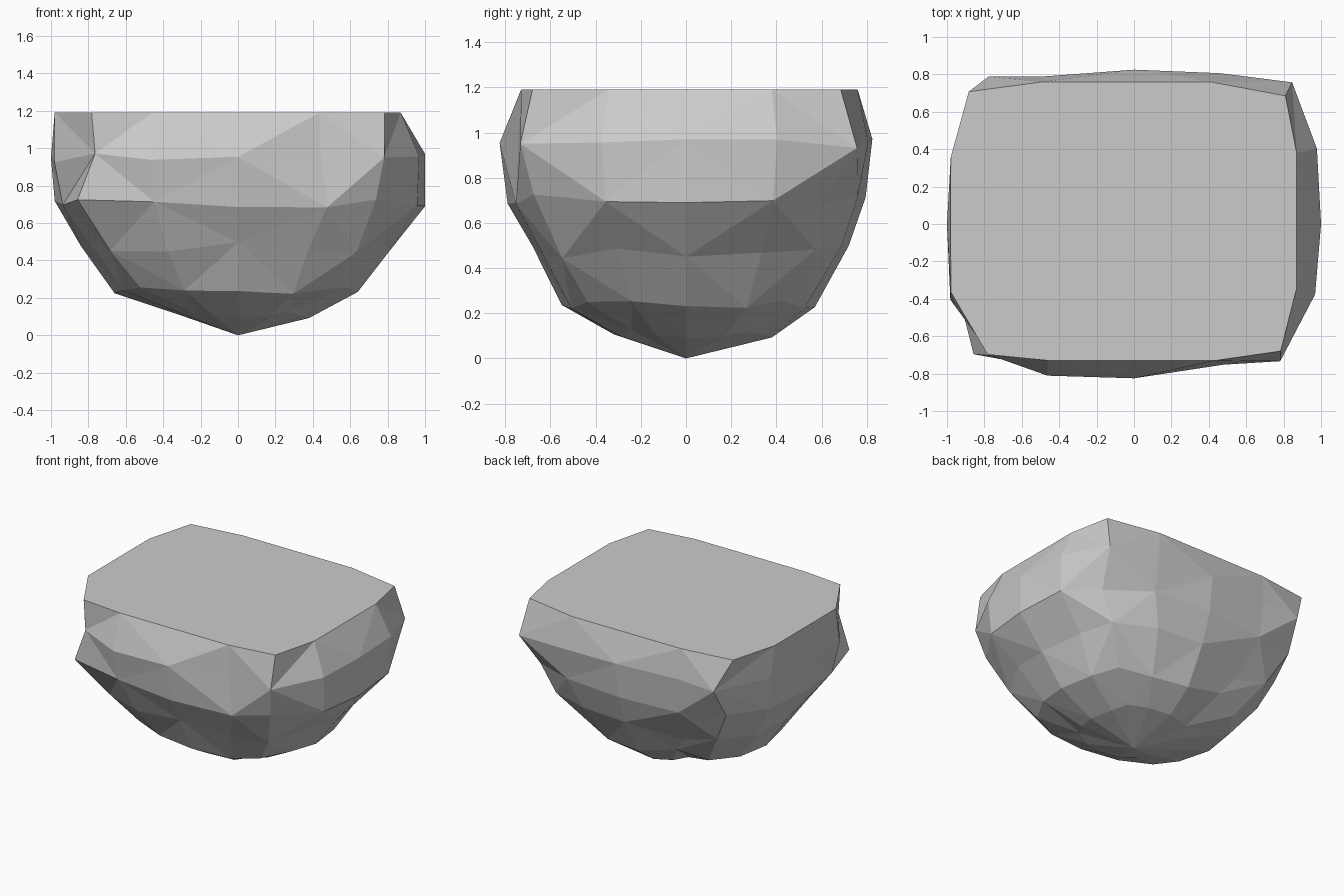
import bpy, bmesh, random
from mathutils import Vector

if "Cube" in bpy.data.objects:
    bpy.data.objects.remove(bpy.data.objects["Cube"])

random.seed(4)

# Ring profile: z, left, right, front, back extents, squareness, unevenness
RINGS = [
    (1.19, 0.98, 0.87, 0.73, 0.76, 8.0, 0),
    (0.95, 1.00, 1.00, 0.825, 0.825, 5.0, 0.03),
    (0.71, 0.98, 1.00, 0.79, 0.795, 4.0, 0.03),
    (0.47, 0.84, 0.81, 0.68, 0.72, 3.2, 0.03),
    (0.24, 0.66, 0.64, 0.55, 0.57, 2.7, 0.02),
    (0.10, 0.30, 0.38, 0.32, 0.38, 2.3, 0.008),
]
# Directions round a square: side middles, quarters and corners
SIDE = [(1, 0), (1, .5), (.95, .92), (.47, 1)]
DIRS = []
for _ in range(4):
    DIRS += SIDE
    SIDE = [(-y, x) for x, y in SIDE]
N = len(DIRS)

# Chips and bumps: centre, radius, displacement
CHIPS = [
    ((-0.91, -0.66, 1.19), 0.15, (0.13, -0.04, 0)),
    ((-0.87, -0.70, 0.95), 0.16, (0.12, 0.0, 0)),
    ((-0.82, -0.64, 0.71), 0.16, (-0.03, -0.05, 0)),
    ((-0.86, 0.70, 0.95), 0.20, (0.08, 0.06, 0)),
    ((0.86, 0.68, 0.95), 0.20, (-0.03, 0.06, 0)),
    ((0.82, 0.67, 0.71), 0.18, (-0.06, -0.05, 0)),
    ((0.47, -0.79, 0.95), 0.20, (-0.05, 0.07, 0)),
    ((0.86, -0.69, 0.95), 0.20, (-0.07, -0.01, 0)),
    ((0.82, -0.65, 0.71), 0.20, (-0.09, 0.0, 0)),
    ((-0.38, 0.70, 0.47), 0.22, (0, -0.09, -0.02)),
    ((-0.30, 0.55, 0.24), 0.15, (0, 0.02, 0.06)),
]


def ring_point(ring, j):
    z, left, right, front, back, n, rough = ring
    x, y = DIRS[j]
    r = (abs(x) ** n + abs(y) ** n) ** (-1 / n)
    p = Vector((x * r * (right if x > 0 else left),
                y * r * (back if y > 0 else front), z))
    # Uneven hewn surface, keeping the cut top flat
    p.z += random.uniform(-rough, rough)
    if rough and j % 4:
        s = random.uniform(0.96, 0.99) if j % 2 else random.uniform(0.98, 1.01)
        p.x *= s
        p.y *= s
    # Corners rise a little on the underside
    if z < 0.3 and j % 4 == 2:
        p.z += 0.02
    for c, rad, move in CHIPS:
        d = (p - Vector(c)).length
        if d < rad:
            p += Vector(move) * (1 - (d / rad) ** 2)
            break
    return p


bm = bmesh.new()
rings = [[bm.verts.new(ring_point(r, j)) for j in range(N)] for r in RINGS]
tip = bm.verts.new((0, 0, 0))

# Flat top and triangulated facets with alternating diagonals
bm.faces.new(rings[0])
for k in range(len(rings) - 1):
    for j in range(N):
        i = (j + 1) % N
        a, b = rings[k][j], rings[k][i]
        c, d = rings[k + 1][i], rings[k + 1][j]
        if (j + k) % 2:
            bm.faces.new((a, d, c))
            bm.faces.new((a, c, b))
        else:
            bm.faces.new((a, d, b))
            bm.faces.new((b, d, c))
for j in range(N):
    bm.faces.new((rings[-1][j], tip, rings[-1][(j + 1) % N]))
bmesh.ops.recalc_face_normals(bm, faces=bm.faces)

# Rock block
mesh = bpy.data.meshes.new("rock")
bm.to_mesh(mesh)
bm.free()
rock = bpy.data.objects.new("rock", mesh)
bpy.context.collection.objects.link(rock)
